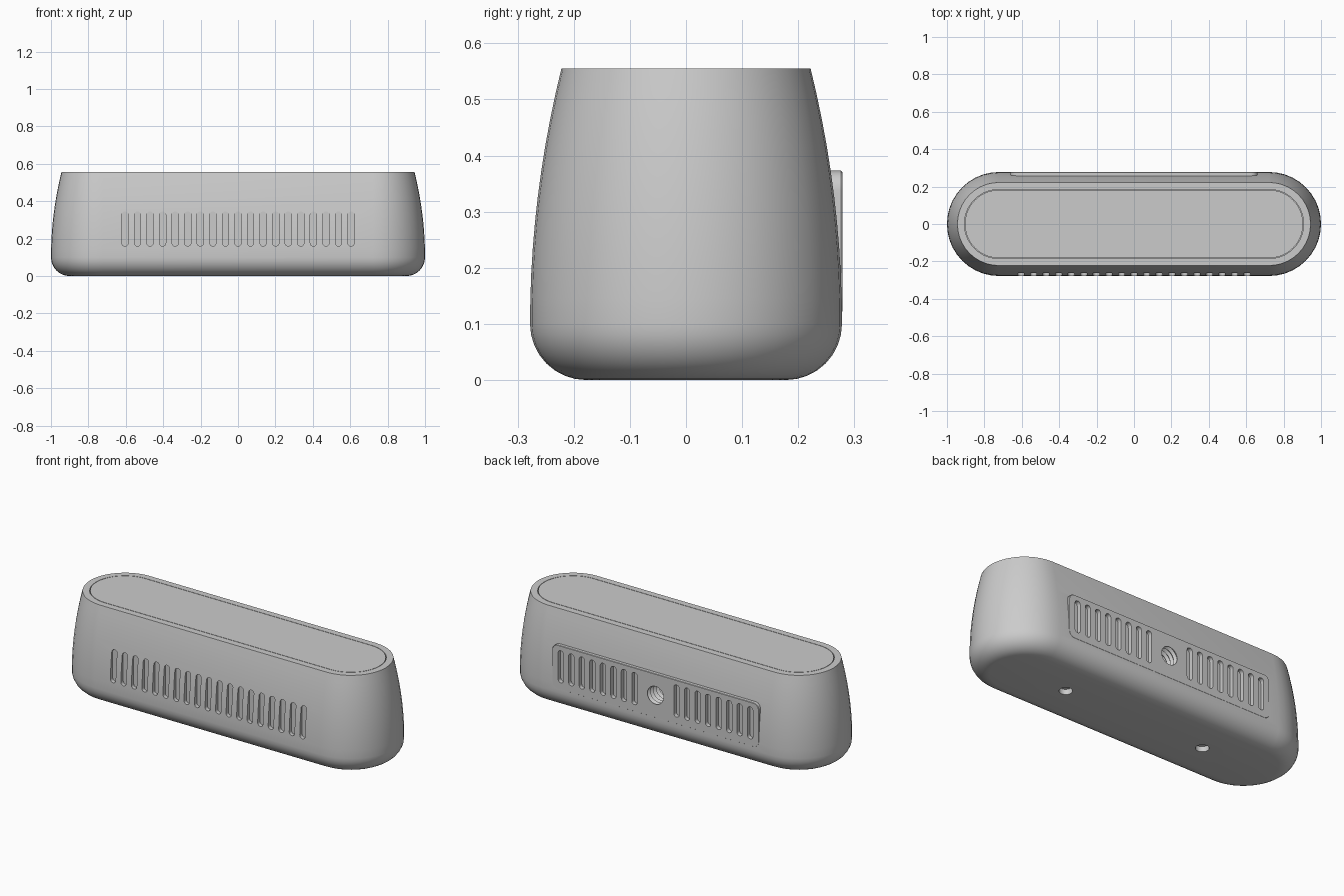
import bpy, bmesh, math

if "Cube" in bpy.data.objects:
    bpy.data.objects.remove(bpy.data.objects["Cube"])

R = 0.278          # widest half depth
STRAIGHT = 0.722   # half length of the straight sides
TOP = 0.555


def loft(name, rings):
    """Skin equal-length closed rings and cap both ends."""
    bm = bmesh.new()
    loops = [[bm.verts.new(p) for p in ring] for ring in rings]
    n = len(loops[0])
    for a, b in zip(loops, loops[1:]):
        for i in range(n):
            j = (i + 1) % n
            bm.faces.new((a[i], a[j], b[j], b[i]))
    bm.faces.new(loops[0])
    bm.faces.new(loops[-1])
    bmesh.ops.recalc_face_normals(bm, faces=bm.faces)
    me = bpy.data.meshes.new(name)
    bm.to_mesh(me)
    bm.free()
    ob = bpy.data.objects.new(name, me)
    bpy.context.collection.objects.link(ob)
    return ob


def stadium(r, z, n=20):
    pts = []
    for side in (1, -1):
        for i in range(n + 1):
            a = -math.pi / 2 + math.pi * i / n
            pts.append((side * (STRAIGHT + r * math.cos(a)), side * r * math.sin(a), z))
    return pts


def rounded_rect(cx, z0, z1, w, r, y, n=6):
    """Rounded rectangle outline in the xz plane."""
    corners = ((cx + w / 2 - r, z1 - r), (cx - w / 2 + r, z1 - r),
               (cx - w / 2 + r, z0 + r), (cx + w / 2 - r, z0 + r))
    pts = []
    for k, (x, z) in enumerate(corners):
        for i in range(n + 1):
            a = math.pi / 2 * (k + i / n)
            pts.append((x + r * math.cos(a), y, z + r * math.sin(a)))
    return pts


def boolean(target, cutter, op='DIFFERENCE'):
    cutter.hide_render = True
    mod = target.modifiers.new(op.title(), 'BOOLEAN')
    mod.object, mod.operation, mod.solver = cutter, op, 'EXACT'
    bpy.context.view_layer.objects.active = target
    bpy.ops.object.modifier_apply(modifier=mod.name)
    bpy.data.objects.remove(cutter, do_unlink=True)


def join(obs, name):
    bpy.ops.object.select_all(action='DESELECT')
    for o in obs:
        o.select_set(True)
    bpy.context.view_layer.objects.active = obs[0]
    bpy.ops.object.join()
    obs[0].name = name
    return obs[0]


def smooth(ob):
    bpy.ops.object.select_all(action='DESELECT')
    ob.select_set(True)
    bpy.context.view_layer.objects.active = ob
    bpy.ops.object.shade_smooth_by_angle(angle=math.radians(30))


# Housing: rounded base edge, bowed walls, shallow pocket for the lid
profile = []
for i in range(9):
    a = math.pi / 2 * i / 8
    profile.append((R - 0.1 + 0.1 * math.sin(a), 0.1 - 0.1 * math.cos(a)))
for i in range(1, 11):
    z = 0.1 + (TOP - 0.1) * i / 10
    profile.append((R - 0.27 * (z - 0.1) ** 2, z))
profile += [(0.185, TOP), (0.185, TOP - 0.02)]
housing = loft("housing", [stadium(r, z) for r, z in profile])

# Flat connector panel on the back
panel = loft("back_panel", [rounded_rect(0, 0.12, 0.373, 1.32, 0.035, 0.20),
                            rounded_rect(0, 0.12, 0.373, 1.32, 0.035, 0.276),
                            rounded_rect(0, 0.122, 0.371, 1.316, 0.033, 0.2785)])
boolean(housing, panel, 'UNION')

# Vent slots: full row in front, row with a central gap behind
slots = []
for i in range(-9, 10):
    for side in (-1, 1):
        if side == 1 and abs(i) < 2:
            continue
        slots.append(loft("slot", [rounded_rect(i * 0.0672, 0.16, 0.345, 0.034, 0.0165, side * y)
                                   for y in (0.255, 0.35)]))
boolean(housing, join(slots, "slot_cutter"))

# Threaded socket in the panel
rings = []
for k in range(13):
    r = 0.05 if k % 2 else 0.062
    y = 0.29 - k * 0.013
    rings.append([(r * math.cos(2 * math.pi * i / 32), y,
                   0.25 + r * math.sin(2 * math.pi * i / 32)) for i in range(32)])
boolean(housing, loft("thread_cutter", rings))

# Two screw holes underneath
for x in (-0.45, 0.45):
    hole = loft("hole_cutter", [[(x + 0.035 * math.cos(2 * math.pi * i / 24),
                                  0.035 * math.sin(2 * math.pi * i / 24), z)
                                 for i in range(24)] for z in (-0.05, 0.03)])
    boolean(housing, hole)
smooth(housing)

# Flush lid with a hairline gap
lid = loft("lid", [stadium(0.182, TOP - 0.02), stadium(0.182, TOP)])
smooth(lid)
